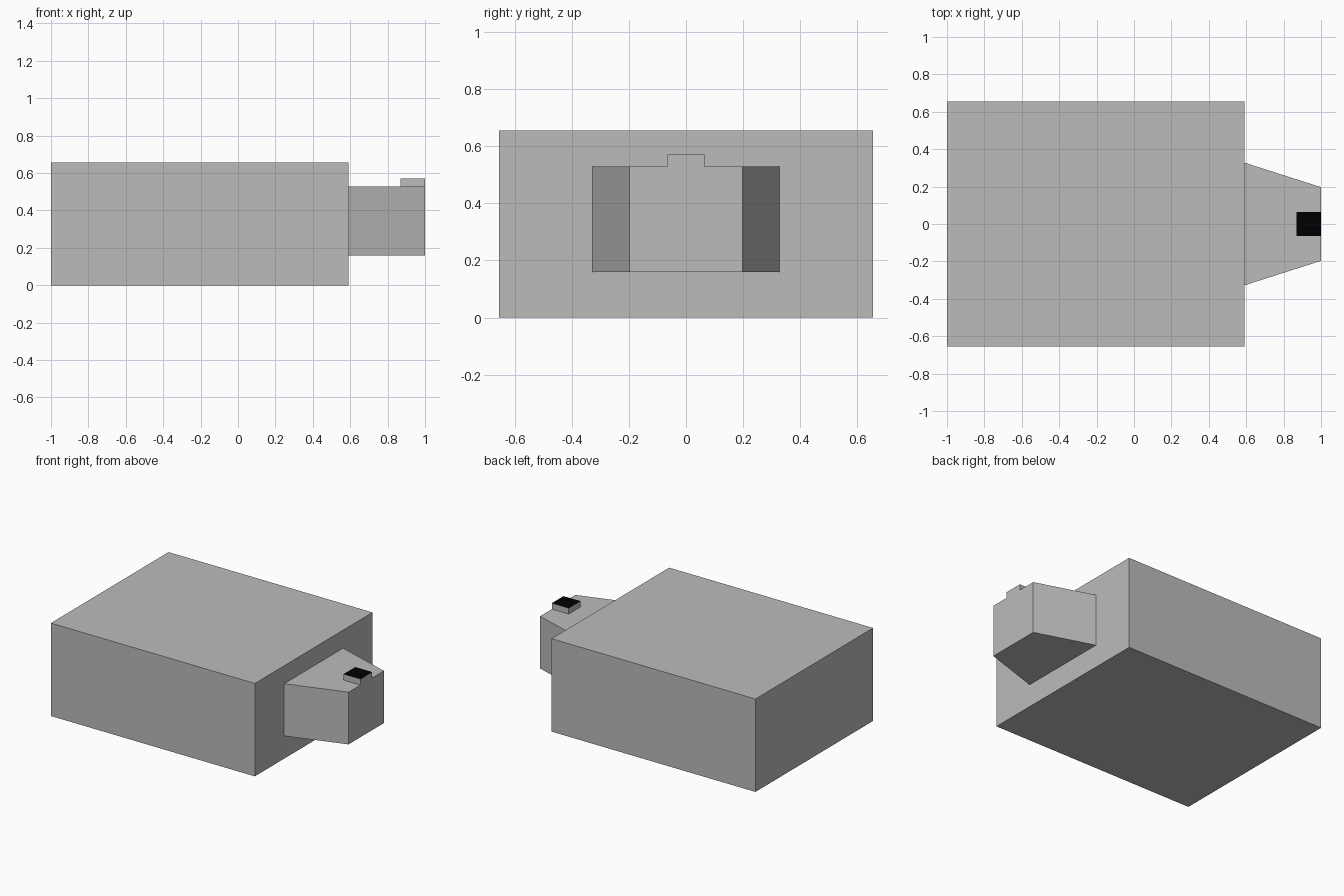
import bpy
import bmesh

if "Cube" in bpy.data.objects:
    bpy.data.objects.remove(bpy.data.objects["Cube"])


def material(name, value):
    mat = bpy.data.materials.new(name)
    mat.diffuse_color = (*value, 1.0)
    mat.use_nodes = True
    mat.node_tree.nodes["Principled BSDF"].inputs["Base Color"].default_value = mat.diffuse_color
    return mat


GREY = material("light grey", (0.50, 0.50, 0.485))
BLACK = material("black", (0.0, 0.0, 0.0))


def block(name, x0, x1, half0, half1, z0, z1, open_side=None, top_black=False):
    """Box along x whose half width goes from half0 to half1; open_side drops a hidden face."""
    bm = bmesh.new()
    bmesh.ops.create_cube(bm, size=2.0)
    for v in bm.verts:
        right, up = v.co.x > 0, v.co.z > 0
        v.co = (x1 if right else x0,
                v.co.y * (half1 if right else half0),
                z1 if up else z0)
    bm.normal_update()
    hidden = []
    for f in bm.faces:
        f.material_index = 1 if top_black and f.normal.z > 0.9 else 0
        if (open_side == "back" and f.normal.x < -0.9) or \
           (open_side == "bottom" and f.normal.z < -0.9):
            hidden.append(f)
    bmesh.ops.delete(bm, geom=hidden, context='FACES_ONLY')
    mesh = bpy.data.meshes.new(name)
    bm.to_mesh(mesh)
    bm.free()
    mesh.materials.append(GREY)
    if top_black:
        mesh.materials.append(BLACK)
    obj = bpy.data.objects.new(name, mesh)
    bpy.context.collection.objects.link(obj)
    return obj


# Main box
block("body", -1.0, 0.59, 0.655, 0.655, 0.0, 0.655)
# Tapered end piece
block("tapered_snout", 0.59, 1.0, 0.328, 0.197, 0.16, 0.528, open_side="back")
# Small raised tab with a black top
block("black_topped_tab", 0.869, 1.0, 0.065, 0.065, 0.528, 0.57,
      open_side="bottom", top_black=True)
